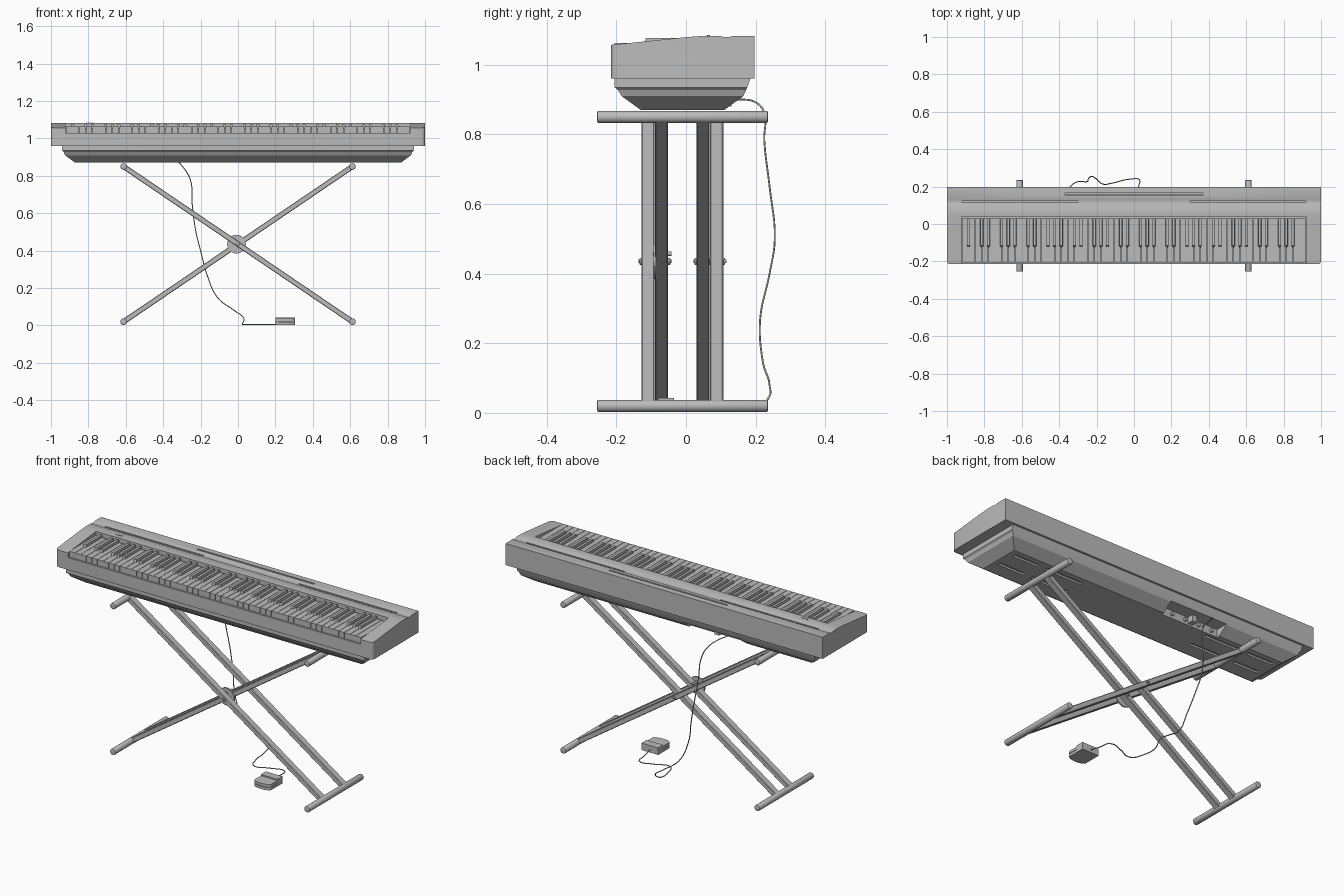
import bpy, bmesh, math
from mathutils import Vector

if "Cube" in bpy.data.objects:
    bpy.data.objects.remove(bpy.data.objects["Cube"], do_unlink=True)

grey = bpy.data.materials.new("plain_grey")
grey.use_nodes = True
grey.diffuse_color = (0.5, 0.5, 0.5, 1)
bsdf = next(n for n in grey.node_tree.nodes if n.type == "BSDF_PRINCIPLED")
bsdf.inputs["Base Color"].default_value = (0.5, 0.5, 0.5, 1)


def finish(name, bm):
    bmesh.ops.recalc_face_normals(bm, faces=bm.faces)
    mesh = bpy.data.meshes.new(name)
    bm.to_mesh(mesh)
    bm.free()
    mesh.materials.append(grey)
    ob = bpy.data.objects.new(name, mesh)
    bpy.context.collection.objects.link(ob)
    return ob


def add_box(bm, x0, x1, y0, y1, z0, z1):
    verts = bmesh.ops.create_cube(bm, size=1)["verts"]
    for v in verts:
        v.co = ((x0 + x1) / 2 + v.co.x * (x1 - x0),
                (y0 + y1) / 2 + v.co.y * (y1 - y0),
                (z0 + z1) / 2 + v.co.z * (z1 - z0))
    return verts


def boxes(name, dims):
    bm = bmesh.new()
    for d in dims:
        add_box(bm, *d)
    return finish(name, bm)


def loft(bm, rings):
    """Skin a stack of equal-length point rings and cap both ends."""
    rings = [[bm.verts.new(p) for p in ring] for ring in rings]
    n = len(rings[0])
    for a, b in zip(rings, rings[1:]):
        for i in range(n):
            bm.faces.new((a[i], a[(i + 1) % n], b[(i + 1) % n], b[i]))
    bm.faces.new(rings[0])
    bm.faces.new(rings[-1])


def activate(ob):
    bpy.ops.object.select_all(action="DESELECT")
    ob.select_set(True)
    bpy.context.view_layer.objects.active = ob


def smooth(ob):
    activate(ob)
    bpy.ops.object.shade_smooth_by_angle(angle=math.radians(35))


def cut(ob, dims):
    for d in dims:
        cutter = boxes("cutter", [d])
        mod = ob.modifiers.new("cut", "BOOLEAN")
        mod.operation, mod.solver, mod.object = "DIFFERENCE", "EXACT", cutter
        activate(ob)
        bpy.ops.object.modifier_apply(modifier=mod.name)
        bpy.data.objects.remove(cutter, do_unlink=True)


def rod(name, a, b, r, sides=20, bevel=0.0):
    a, b = Vector(a), Vector(b)
    bm = bmesh.new()
    bmesh.ops.create_cone(bm, cap_ends=True, segments=sides, radius1=r,
                          radius2=r, depth=(b - a).length)
    if bevel:
        rims = [e for e in bm.edges if abs(e.verts[0].co.z - e.verts[1].co.z) < 1e-5]
        bmesh.ops.bevel(bm, geom=rims, offset=bevel, segments=2, affect="EDGES", profile=0.5)
    ob = finish(name, bm)
    ob.rotation_mode = "QUATERNION"
    ob.rotation_quaternion = (b - a).to_track_quat("Z", "Y")
    ob.location = (a + b) / 2
    smooth(ob)
    return ob


# Upper case: side profile extruded across, front corners rounded
side = [(-.215, .96), (-.215, 1.057), (.0, 1.079), (.05, 1.083), (.1, 1.083),
        (.108, 1.079), (.125, 1.079), (.133, 1.083), (.197, 1.083), (.197, .96)]
bm = bmesh.new()
loft(bm, [[(x, y, z) for y, z in side] for x in (-1, 1)])
corners = [e for e in bm.edges if all(v.co.y < -.2 for v in e.verts)
           and abs(e.verts[0].co.x - e.verts[1].co.x) < .01]
bmesh.ops.bevel(bm, geom=corners, offset=.018, segments=3, affect="EDGES", profile=.5)
case = finish("upper_case", bm)
cut(case, [(-.922, .922, -.3, .04, 1.03, 1.2),
           (-.92, -.3, .116, .124, 1.07, 1.1), (.3, .92, .116, .124, 1.07, 1.1),
           (-.37, .37, .153, .165, 1.07, 1.1)])
smooth(case)
boxes("music_rest_rib", [(-.37, .37, .157, .16, 1.068, 1.08)])

# Lower chassis tapering to a smaller base
layers = [(.96, .94, -.205, .185), (.935, .94, -.205, .176), (.928, .932, -.196, .173),
          (.91, .925, -.185, .165), (.87, .87, -.13, .11)]
bm = bmesh.new()
loft(bm, [[(-w, f, z), (w, f, z), (w, b, z), (-w, b, z)] for z, w, f, b in layers])
chassis = finish("lower_chassis", bm)
slots = [(min(s * a, s * b), max(s * a, s * b), y - .01, y + .01, .86, .88)
         for s in (-1, 1) for a, b in ((.4, .63), (.68, .84)) for y in (-.04, .07)]
cut(chassis, [(-.46, -.1, .095, .25, .85, .915)] + slots)

# Sockets inside the rear connection bay
for i in range(4):
    x = -.42 + i * .085
    rod("rear_socket", (x, .09, .893), (x, .107, .893), .01, 12)
boxes("bay_bracket", [(-.3, -.27, .095, .13, .88, .915)])

# Keys: 52 naturals and 36 sharps, starting on the note A
pitch = 1.84 / 52
boxes("white_keys", [(-.92 + i * pitch + .001, -.92 + (i + 1) * pitch - .001,
                      -.205, .03, 1.03, 1.063) for i in range(52)])
bm = bmesh.new()
for i in range(1, 52):
    if i % 7 in (1, 3, 4, 6, 0):
        x = -.92 + i * pitch
        verts = add_box(bm, x - .0095, x + .0095, -.125, .03, 1.05, 1.077)
        for v in verts:
            if v.co.z > 1.07:
                v.co.x = x + (v.co.x - x) * .75
                if v.co.y < 0:
                    v.co.y += .01
finish("black_keys", bm)

# Panel controls
for i in range(3):
    x = -.81 + i * .015
    rod("panel_button", (x, .065, 1.08), (x, .065, 1.086), .004, 12)

# Folding stand: cross tubes, outer and inner bar pairs
X, LOW, HIGH = .612, .02, .85
for name, z in (("foot_tube", LOW), ("support_tube", HIGH)):
    for x in (-X, X):
        rod(name, (x, -.255, z), (x, .235, z), .0175, 24, .004)


def stand_bar(name, y, slope):
    length = math.hypot(2 * X, HIGH - LOW)
    bm = bmesh.new()
    verts = add_box(bm, -length / 2, length / 2, -.019, .019, -.014, .014)
    long_edges = [e for e in bm.edges
                  if abs(e.verts[0].co.x - e.verts[1].co.x) > .5]
    bmesh.ops.bevel(bm, geom=long_edges, offset=.003, segments=1, affect="EDGES")
    ob = finish(name, bm)
    ob.rotation_euler.y = -slope * math.atan2(HIGH - LOW, 2 * X)
    ob.location = (0, y, (LOW + HIGH) / 2)


for y in (-.109, .088):
    stand_bar("outer_bar", y, -1)
for y in (-.07, .049):
    stand_bar("inner_bar", y, 1)

# Pivot bolts and the round locking plate
MID = (LOW + HIGH) / 2
for y0, y1 in ((-.128, -.05), (.03, .107)):
    rod("pivot_bolt", (0, y0 - .005, MID), (0, y1 + .005, MID), .01, 12, .002)
    rod("pivot_pin", (0, y0 - .009, MID), (0, y1 + .009, MID), .005, 12)
rod("locking_plate", (-.008, -.093, MID), (-.008, -.086, MID), .05, 32)
rod("locking_knob", (-.008, -.095, .457), (-.008, -.042, .457), .006, 12)

# Foot pedal: rounded tread in front of a taller housing
outline = [(.2, -.035), (.305, -.035), (.305, -.135)]
outline += [(.2525 + .0525 * math.cos(t), -.135 - .02 * math.sin(t))
            for t in (math.pi * k / 8 for k in range(1, 8))]
outline += [(.2, -.135)]
bm = bmesh.new()
loft(bm, [[(x, y, z) for x, y in outline] for z in (.003, .018)])
finish("pedal_base", bm)
bm = bmesh.new()
loft(bm, [[(x, y, z) for x, y in outline] for z in (.021, .036)])
finish("pedal_tread", bm)
boxes("pedal_housing", [(.2, .305, -.08, -.035, .003, .043),
                        (.206, .299, -.14, -.05, .01, .03)])

# Cable from the pedal up to the rear bay
path = [(.25, -.035, .018), (.245, .03, .008), (.23, .09, .006), (.15, .075, .006),
        (.067, .05, .006), (.03, .12, .006), (.025, .2, .012), (.03, .235, .04),
        (-.02, .24, .08), (-.11, .22, .15), (-.165, .213, .27), (-.2, .24, .4),
        (-.225, .255, .5), (-.245, .24, .65), (-.255, .225, .78), (-.305, .225, .86),
        (-.34, .2, .892), (-.36, .16, .9), (-.36, .1, .893)]
curve = bpy.data.curves.new("pedal_cable", "CURVE")
curve.dimensions = "3D"
curve.bevel_depth = .0028
curve.bevel_resolution = 2
curve.use_fill_caps = True
spline = curve.splines.new("BEZIER")
spline.bezier_points.add(len(path) - 1)
for point, co in zip(spline.bezier_points, path):
    point.co = co
    point.handle_left_type = point.handle_right_type = "AUTO"
spline.resolution_u = 6
curve.materials.append(grey)
cable = bpy.data.objects.new("pedal_cable", curve)
bpy.context.collection.objects.link(cable)
